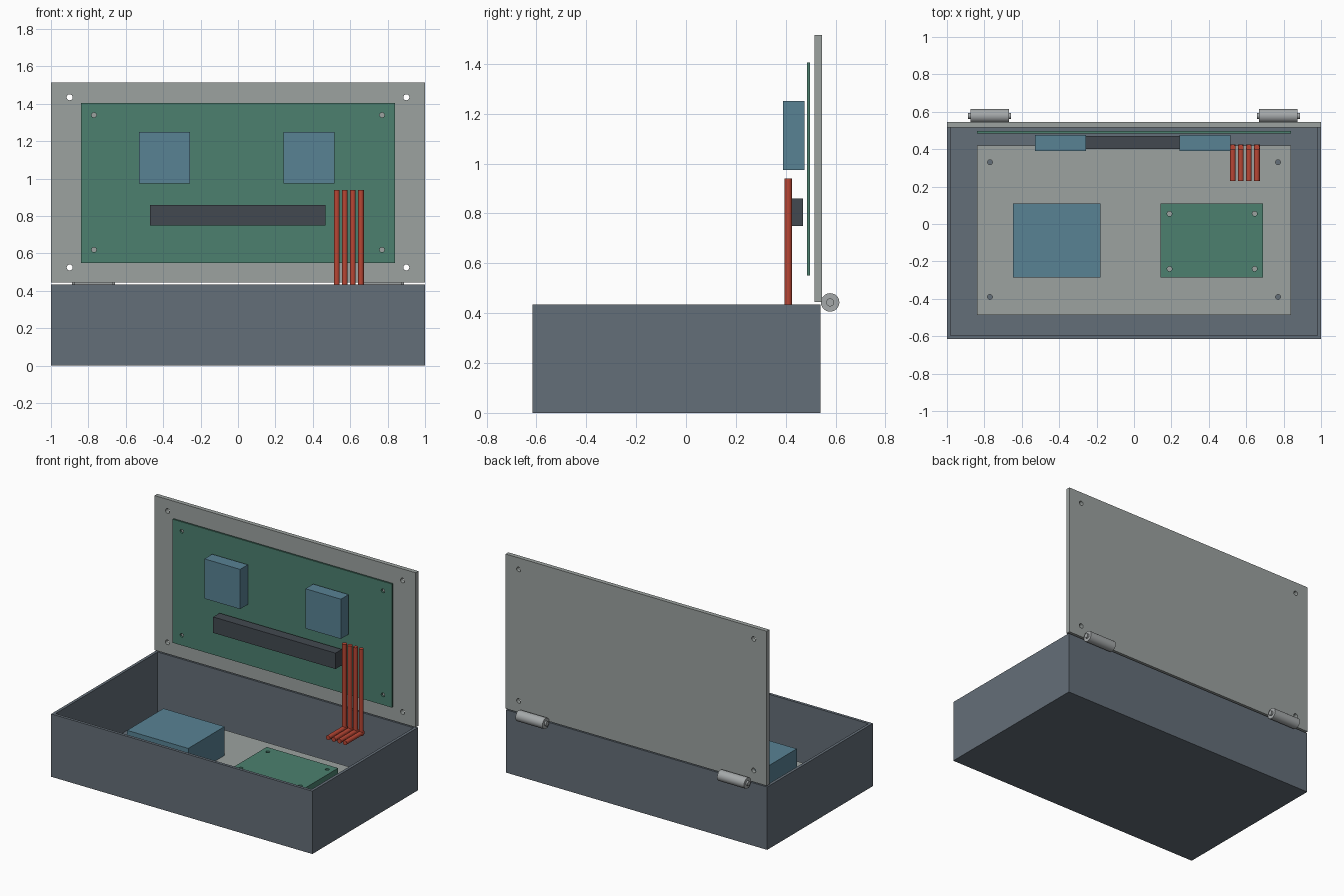
import bpy, bmesh, math
from mathutils import Matrix, Vector

cube = bpy.data.objects.get("Cube")
if cube:
    bpy.data.objects.remove(cube, do_unlink=True)


def material(name, r, g, b):
    """Flat material from 0-255 display values."""
    lin = [((c / 255 + 0.055) / 1.055) ** 2.4 for c in (r, g, b)]
    mat = bpy.data.materials.new(name)
    mat.use_nodes = True
    mat.diffuse_color = (*lin, 1)
    mat.node_tree.nodes["Principled BSDF"].inputs["Base Color"].default_value = (*lin, 1)
    return mat


SLATE = material("slate grey", 100, 110, 120)
GREY = material("light grey", 156, 162, 160)
GREEN = material("board green", 76, 128, 111)
BLUE = material("dusty blue", 88, 130, 148)
DARK = material("dark grey", 66, 73, 80)
RED = material("wire red", 184, 70, 52)
STEEL = material("hinge steel", 165, 169, 170)


def finish(bm, name, mat):
    mesh = bpy.data.meshes.new(name)
    bm.to_mesh(mesh)
    bm.free()
    if mat:
        mesh.materials.append(mat)
    obj = bpy.data.objects.new(name, mesh)
    bpy.context.collection.objects.link(obj)
    return obj


def box(name, mat, x, y, z):
    """Box from (low, high) pairs on each axis."""
    bm = bmesh.new()
    size = [hi - lo for lo, hi in (x, y, z)]
    mid = [(hi + lo) / 2 for lo, hi in (x, y, z)]
    bmesh.ops.create_cube(bm, size=1, matrix=Matrix.Translation(mid) @ Matrix.Diagonal((*size, 1)))
    return finish(bm, name, mat)


def add_rod(bm, a, b, radius, sides=24):
    a, b = Vector(a), Vector(b)
    turn = (b - a).to_track_quat('Z', 'Y').to_matrix().to_4x4()
    bmesh.ops.create_cone(bm, cap_ends=True, segments=sides, radius1=radius, radius2=radius,
                          depth=(b - a).length, matrix=Matrix.Translation((a + b) / 2) @ turn)


def smooth(obj):
    bpy.ops.object.select_all(action='DESELECT')
    obj.select_set(True)
    bpy.context.view_layer.objects.active = obj
    bpy.ops.object.shade_smooth_by_angle(angle=math.radians(35))


def cut(obj, cutter):
    """Apply a boolean difference and discard the cutter."""
    cutter.hide_render = True
    mod = obj.modifiers.new("cut", 'BOOLEAN')
    mod.operation, mod.solver, mod.object = 'DIFFERENCE', 'EXACT', cutter
    bpy.context.view_layer.objects.active = obj
    bpy.ops.object.modifier_apply(modifier=mod.name)
    bpy.data.objects.remove(cutter, do_unlink=True)


def drill(obj, centres, direction, radius):
    bm = bmesh.new()
    d = Vector(direction)
    for c in centres:
        add_rod(bm, Vector(c) - d, Vector(c) + d, radius)
    cut(obj, finish(bm, "hole_cutter", None))


# Open tray
case = box("case", SLATE, (-1, 1), (-0.615, 0.54), (0, 0.435))
cut(case, box("case_cavity", None, (-0.98, 0.98), (-0.595, 0.52), (0.02, 0.6)))

# Upright lid and the board mounted on it
lid = box("lid", GREY, (-1, 1), (0.515, 0.545), (0.445, 1.515))
drill(lid, [(x, 0.53, z) for x in (-0.9, 0.9) for z in (0.525, 1.435)], (0, 0.1, 0), 0.016)
lid_board = box("lid_board", GREEN, (-0.84, 0.84), (0.485, 0.497), (0.55, 1.405))
drill(lid_board, [(x, 0.49, z) for x in (-0.77, 0.77) for z in (0.62, 1.34)], (0, 0.1, 0), 0.013)

# Components in front of the lid board
box("right_module", BLUE, (-0.53, -0.257), (0.39, 0.475), (0.975, 1.25))
box("left_module", BLUE, (0.243, 0.515), (0.39, 0.475), (0.975, 1.25))
box("connector_bar", DARK, (-0.47, 0.467), (0.40, 0.47), (0.75, 0.86))

# Mounting plate and parts inside the tray
plate = box("mounting_plate", GREY, (-0.84, 0.84), (-0.487, 0.42), (0.05, 0.09))
drill(plate, [(x, y, 0.07) for x in (-0.77, 0.77) for y in (-0.39, 0.33)], (0, 0, 0.1), 0.013)
box("power_block", BLUE, (-0.648, -0.18), (-0.287, 0.11), (0.09, 0.29))
small_board = box("small_board", GREEN, (0.143, 0.69), (-0.287, 0.11), (0.09, 0.235))
drill(small_board, [(x, y, 0.16) for x in (0.19, 0.645) for y in (-0.24, 0.055)], (0, 0, 0.2), 0.013)

# Row of bent wires
for i in range(4):
    x = 0.528 + i * 0.043
    bm = bmesh.new()
    add_rod(bm, (x, 0.41, 0.34), (x, 0.41, 0.94), 0.0155)
    add_rod(bm, (x, 0.23, 0.355), (x, 0.425, 0.355), 0.0155)
    smooth(finish(bm, f"wire_{i + 1}", RED))

# Hinge barrels with pins
for side, label in ((-1, "right"), (1, "left")):
    for part, half, radius in (("barrel", 0.103, 0.037), ("pin", 0.115, 0.016)):
        bm = bmesh.new()
        add_rod(bm, (side * 0.772 - half, 0.578, 0.443), (side * 0.772 + half, 0.578, 0.443), radius, 32)
        smooth(finish(bm, f"{label}_hinge_{part}", STEEL))
